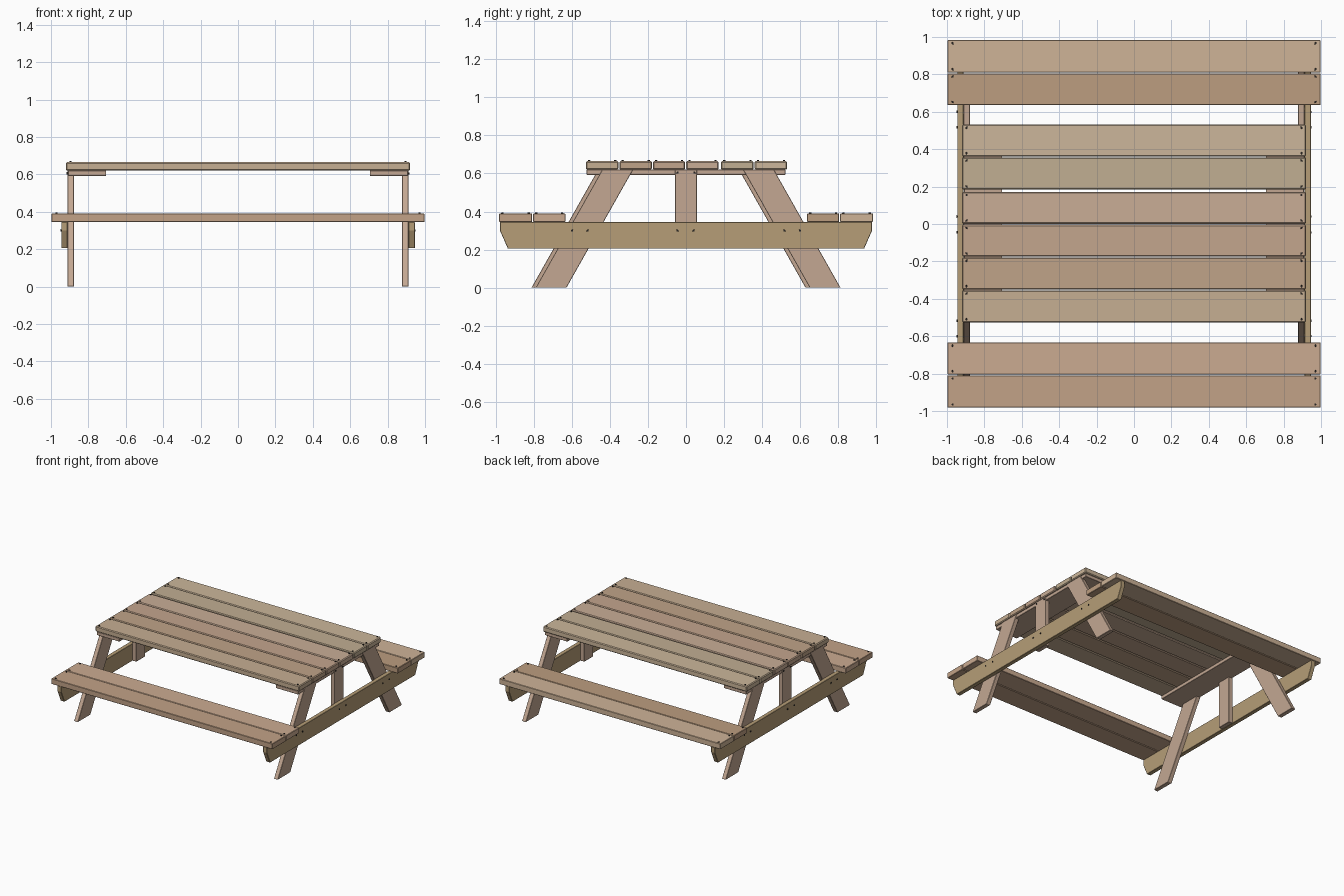
import bpy, bmesh
from math import radians
from mathutils import Matrix

if "Cube" in bpy.data.objects:
    bpy.data.objects.remove(bpy.data.objects["Cube"])


def material(name, rgb):
    m = bpy.data.materials.new(name)
    m.diffuse_color = [(c / 255) ** 2.2 for c in rgb] + [1]
    m.use_nodes = True
    m.node_tree.nodes["Principled BSDF"].inputs["Base Color"].default_value = m.diffuse_color
    return m


leg_wood = material("leg_wood", (194, 166, 145))
rail_wood = material("rail_wood", (180, 156, 118))
metal = material("dark_metal", (45, 42, 40))


def finish(name, bm, mat, bevel=0):
    bmesh.ops.recalc_face_normals(bm, faces=bm.faces)
    me = bpy.data.meshes.new(name)
    bm.to_mesh(me)
    bm.free()
    me.materials.append(mat)
    ob = bpy.data.objects.new(name, me)
    bpy.context.collection.objects.link(ob)
    if bevel:
        b = ob.modifiers.new("edge", 'BEVEL')
        b.width, b.segments = bevel, 1
    return ob


def prism(name, profile, x0, x1, mat, bevel=0.002):
    """Extrude a (y, z) outline from x0 to x1."""
    bm = bmesh.new()
    face = bm.faces.new([bm.verts.new((x0, y, z)) for y, z in profile])
    ext = bmesh.ops.extrude_face_region(bm, geom=[face])
    bmesh.ops.translate(bm, vec=(x1 - x0, 0, 0),
                        verts=[v for v in ext["geom"] if isinstance(v, bmesh.types.BMVert)])
    return finish(name, bm, mat, bevel)


def board(name, x0, x1, y0, y1, z0, z1, mat, bevel=0.002):
    return prism(name, [(y0, z0), (y1, z0), (y1, z1), (y0, z1)], x0, x1, mat, bevel)


def fasteners(name, points, radius, sideways=False):
    """Short cylinder heads, gathered in one object."""
    bm = bmesh.new()
    for p in points:
        mat = Matrix.Translation(p)
        if sideways:
            mat = mat @ Matrix.Rotation(radians(90), 4, 'Y')
        bmesh.ops.create_cone(bm, cap_ends=True, segments=10, radius1=radius,
                              radius2=radius * 0.8, depth=0.012, matrix=mat)
    return finish(name, bm, metal)


# Table top planks, front to back
top_planks = [
    (-0.526, -0.355, (197, 173, 145)), (-0.350, -0.179, (190, 162, 135)),
    (-0.174, -0.004, (194, 164, 140)), (0.001, 0.172, (200, 172, 149)),
    (0.184, 0.356, (192, 173, 145)), (0.361, 0.532, (203, 181, 153))]
screws = []
for i, (y0, y1, rgb) in enumerate(top_planks):
    board(f"table_plank_{i + 1}", -0.92, 0.92, y0, y1, 0.62, 0.665,
          material(f"table_wood_{i + 1}", rgb), 0.006)
    screws += [(s * 0.895, y, 0.664) for s in (-1, 1) for y in (y0 + 0.017, y1 - 0.017)]

# Bench planks, front to back
bench_planks = [
    (-0.982, -0.809, (193, 161, 134)), (-0.804, -0.634, (202, 170, 144)),
    (0.636, 0.805, (187, 156, 127)), (0.810, 0.983, (205, 178, 150))]
for i, (y0, y1, rgb) in enumerate(bench_planks):
    board(f"bench_plank_{i + 1}", -0.998, 0.998, y0, y1, 0.345, 0.39,
          material(f"bench_wood_{i + 1}", rgb), 0.003)
    screws += [(s * 0.97, y, 0.389) for s in (-1, 1) for y in (y0 + 0.017, y1 - 0.017)]
fasteners("plank_screws", screws, 0.007)

# End frames: each has two splayed legs, a post, a rail and a batten
bolts = []
for side, s in (("left", -1), ("right", 1)):
    shift = 0.011 * s
    for end, e in (("front", -1), ("back", 1)):
        foot, head, w = e * 0.72 + shift, e * 0.37 + shift, 0.081
        prism(f"{end}_{side}_leg",
              [(foot - w, 0), (foot + w, 0), (head + w, 0.62), (head - w, 0.62)],
              s * 0.877, s * 0.912, leg_wood)
        bolts += [(s * 0.943, e * y, 0.30) for y in (0.517, 0.599)]
    board(f"{side}_center_post", s * 0.877, s * 0.912, -0.058, 0.058, 0.205, 0.62, leg_wood)
    # Bench support rail with cut-off lower corners
    prism(f"{side}_bench_rail",
          [(-0.978, 0.345), (-0.978, 0.30), (-0.936, 0.205),
           (0.936, 0.205), (0.978, 0.30), (0.978, 0.345)],
          s * 0.911, s * 0.945, rail_wood)
    board(f"{side}_table_batten", s * 0.705, s * 0.908, -0.522, 0.522, 0.592, 0.62, leg_wood)
    bolts += [(s * 0.943, y, 0.30) for y in (-0.045, 0.04)]
    bolts += [(s * 0.910, y, 0.605) for y in (-0.044, 0.044)]
fasteners("frame_bolts", bolts, 0.007, sideways=True)
